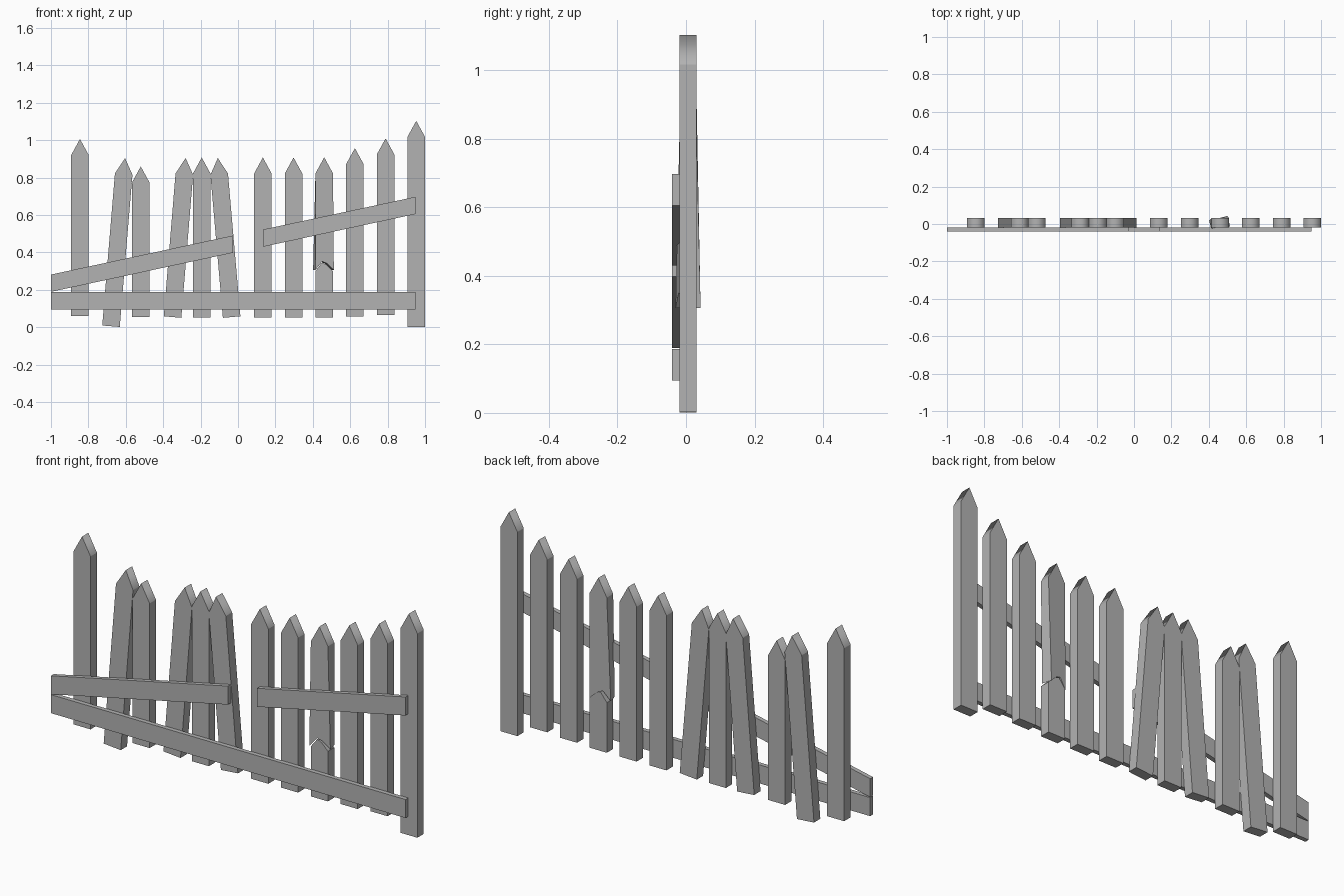
import bpy, bmesh
from math import atan2, hypot, cos, sin, radians

if "Cube" in bpy.data.objects:
    bpy.data.objects.remove(bpy.data.objects["Cube"])

W = 0.047             # half picket width
TIP = 0.086           # height of the pointed top
Y0, Y1 = -0.019, 0.031

grey = bpy.data.materials.new("weathered_wood")
grey.diffuse_color = (0.45, 0.45, 0.45, 1)
grey.use_nodes = True
grey.node_tree.nodes["Principled BSDF"].inputs["Base Color"].default_value = grey.diffuse_color


def prism(name, profile, y0, y1, warp=None, apex=None):
    """Extrude an x-z outline from y0 to y1; apex = outline index shaded softly."""
    bm = bmesh.new()
    front = [bm.verts.new((x, y0, z)) for x, z in profile]
    back = [bm.verts.new((x, y1, z)) for x, z in profile]
    n = len(profile)
    bm.faces.new(front)
    bm.faces.new(back[::-1])
    for i in range(n):
        j = (i + 1) % n
        f = bm.faces.new((front[j], front[i], back[i], back[j]))
        f.smooth = apex in (i, j)
    # only the ridge of the point is soft
    for e in bm.edges:
        e.smooth = apex is not None and set(e.verts) == {front[apex], back[apex]}
    if warp:
        for v in bm.verts:
            v.co = warp(v.co.x, v.co.y, v.co.z)
    bmesh.ops.recalc_face_normals(bm, faces=bm.faces)
    me = bpy.data.meshes.new(name)
    bm.to_mesh(me)
    bm.free()
    me.materials.append(grey)
    ob = bpy.data.objects.new(name, me)
    bpy.context.collection.objects.link(ob)
    return ob


def picket(name, xb, zb, xt, zt):
    """Pointed board from bottom centre (xb, zb) to tip (xt, zt)."""
    length = hypot(xt - xb, zt - zb)
    s = length - TIP
    ob = prism(name, [(-W, 0), (W, 0), (W, s), (0, length), (-W, s)], Y0, Y1, apex=3)
    ob.location = (xb, 0, zb)
    ob.rotation_euler = (0, atan2(xt - xb, zt - zb), 0)


# Whole pickets, some leaning
pickets = [
    (-0.845, 0.060, -0.845, 1.006),
    (-0.679, 0.005, -0.604, 0.904),
    (-0.520, 0.054, -0.520, 0.859),
    (-0.350, 0.054, -0.280, 0.904),
    (-0.194, 0.051, -0.194, 0.907),
    (-0.034, 0.054, -0.108, 0.904),
    (0.133, 0.051, 0.133, 0.907),
    (0.297, 0.051, 0.297, 0.907),
    (0.625, 0.057, 0.625, 0.957),
    (0.789, 0.065, 0.789, 1.009),
    (0.953, 0.002, 0.953, 1.103),
]
for i, p in enumerate(pickets):
    picket(f"picket_{i + 1}", *p)

# Snapped picket: stump with a jagged top, twisted upper piece
CX = 0.461
jag = [(-W, 0.30), (-0.012, 0.345), (0.012, 0.335), (W, 0.30)]
stump = prism("broken_picket_stump", [(W, 0.051), (-W, 0.051)] + jag, Y0, Y1)
stump.location.x = CX


def twist(x, y, z):
    t = max(0.0, min(1.0, (0.82 - z) / 0.46))
    a = radians(14) * t
    cy = (Y0 + Y1) / 2
    y -= cy
    x *= 1 + 0.08 * t
    return (x * cos(a) - y * sin(a) - 0.004 * t, x * sin(a) + y * cos(a) + cy, z)


upper = prism("broken_picket_top",
              [(x, z + 0.006) for x, z in jag] + [(W, 0.822), (0, 0.908), (-W, 0.822)],
              Y0, Y1, twist, apex=5)
upper.location.x = CX
for p in upper.data.polygons:
    p.use_smooth = p.use_smooth or len(p.vertices) > 4


# Rails across the front: x start, x end, low z at each end
def rail(name, x0, x1, za, zb, h=0.092):
    prism(name, [(x0, za), (x1, zb), (x1, zb + h), (x0, za + h)], -0.041, Y0)


rail("bottom_rail", -1.0, 0.95, 0.095, 0.095)
rail("upper_rail_left", -1.0, -0.026, 0.189, 0.398)
rail("upper_rail_right", 0.134, 0.95, 0.430, 0.605)
